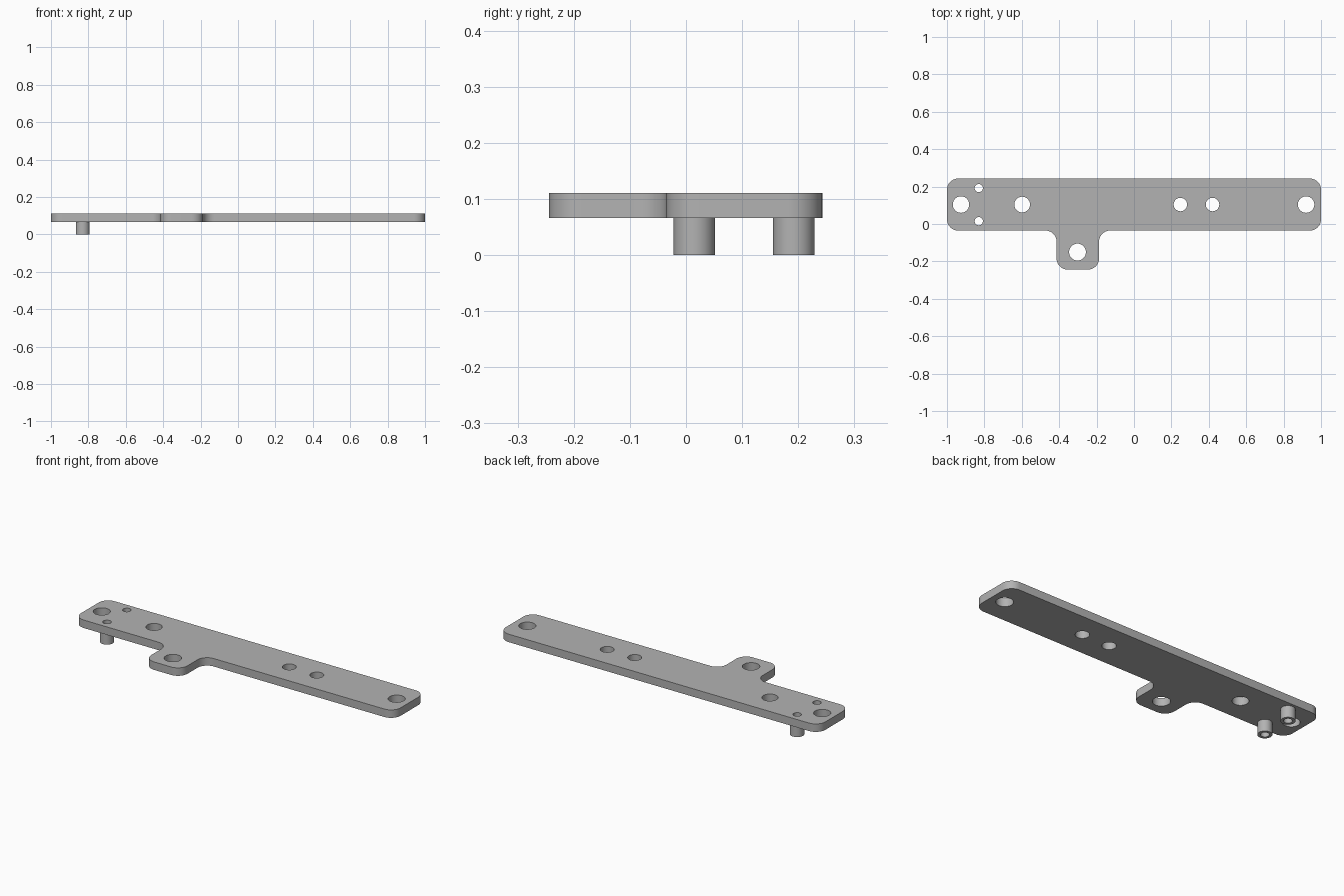
import bpy
import math
from mathutils import Vector

cube = bpy.data.objects.get("Cube")
if cube:
    bpy.data.objects.remove(cube, do_unlink=True)

# Single plain grey finish
grey = bpy.data.materials.new("matte_grey")
grey.use_nodes = True
colour = (0.45, 0.45, 0.45, 1)
grey.diffuse_color = colour
grey.node_tree.nodes["Principled BSDF"].inputs["Base Color"].default_value = colour

BOTTOM, TOP = 0.066, 0.111
ROW_Y = 0.104
FILLET = 0.06


def circle(x, y, radius, steps=48):
    angles = [2 * math.pi * i / steps for i in range(steps)]
    return [(x + radius * math.cos(a), y + radius * math.sin(a)) for a in angles]


def rounded(corners, radius, steps=12):
    """Replace each right-angled corner, convex or concave, with an arc."""
    points = []
    for i, corner in enumerate(corners):
        c = Vector(corner)
        back = (Vector(corners[i - 1]) - c).normalized()
        ahead = (Vector(corners[(i + 1) % len(corners)]) - c).normalized()
        centre = c + (back + ahead) * radius
        for k in range(steps + 1):
            a = math.pi / 2 * k / steps
            p = centre - ahead * radius * math.cos(a) - back * radius * math.sin(a)
            points.append((p.x, p.y))
    return points


def extrude_profile(name, loops, low, high):
    """Solid from an outer loop and hole loops, between two heights."""
    curve = bpy.data.curves.new(name, "CURVE")
    curve.dimensions = "2D"
    curve.fill_mode = "BOTH"
    curve.extrude = (high - low) / 2
    for loop in loops:
        spline = curve.splines.new("POLY")
        spline.points.add(len(loop) - 1)
        for point, (x, y) in zip(spline.points, loop):
            point.co = (x, y, 0, 1)
        spline.use_cyclic_u = True
    obj = bpy.data.objects.new(name, curve)
    obj.location.z = (low + high) / 2
    bpy.context.collection.objects.link(obj)
    bpy.ops.object.select_all(action="DESELECT")
    obj.select_set(True)
    bpy.context.view_layer.objects.active = obj
    bpy.ops.object.convert(target="MESH")
    obj = bpy.context.view_layer.objects.active
    obj.data.materials.clear()
    obj.data.materials.append(grey)
    # Weld the caps to the walls
    bpy.ops.object.mode_set(mode="EDIT")
    bpy.ops.mesh.select_all(action="SELECT")
    bpy.ops.mesh.remove_doubles(threshold=0.0001)
    bpy.ops.mesh.normals_make_consistent(inside=False)
    bpy.ops.object.mode_set(mode="OBJECT")
    bpy.ops.object.shade_smooth_by_angle(angle=math.radians(30))
    return obj


# Plate outline: long bar with a tab on the front edge
outline = rounded([
    (-1, -0.035), (-0.414, -0.035), (-0.414, -0.244), (-0.187, -0.244),
    (-0.187, -0.035), (1, -0.035), (1, 0.243), (-1, 0.243),
], FILLET)

# Mounting holes along the bar, and one in the tab
holes = [circle(x, ROW_Y, r) for x, r in
         [(-0.925, 0.044), (-0.598, 0.042), (0.248, 0.036), (0.42, 0.036), (0.92, 0.044)]]
holes.append(circle(-0.302, -0.15, 0.045))

# Pair of hollow standoffs, bored through the plate
PEG_X, PEG_RADIUS, BORE = -0.83, 0.037, 0.022
for name, y in (("front_standoff", 0.015), ("back_standoff", 0.192)):
    bore = circle(PEG_X, y, BORE)
    holes.append(bore)
    extrude_profile(name, [circle(PEG_X, y, PEG_RADIUS), bore], 0, BOTTOM + 0.002)

extrude_profile("mounting_plate", [outline] + holes, BOTTOM, TOP)
